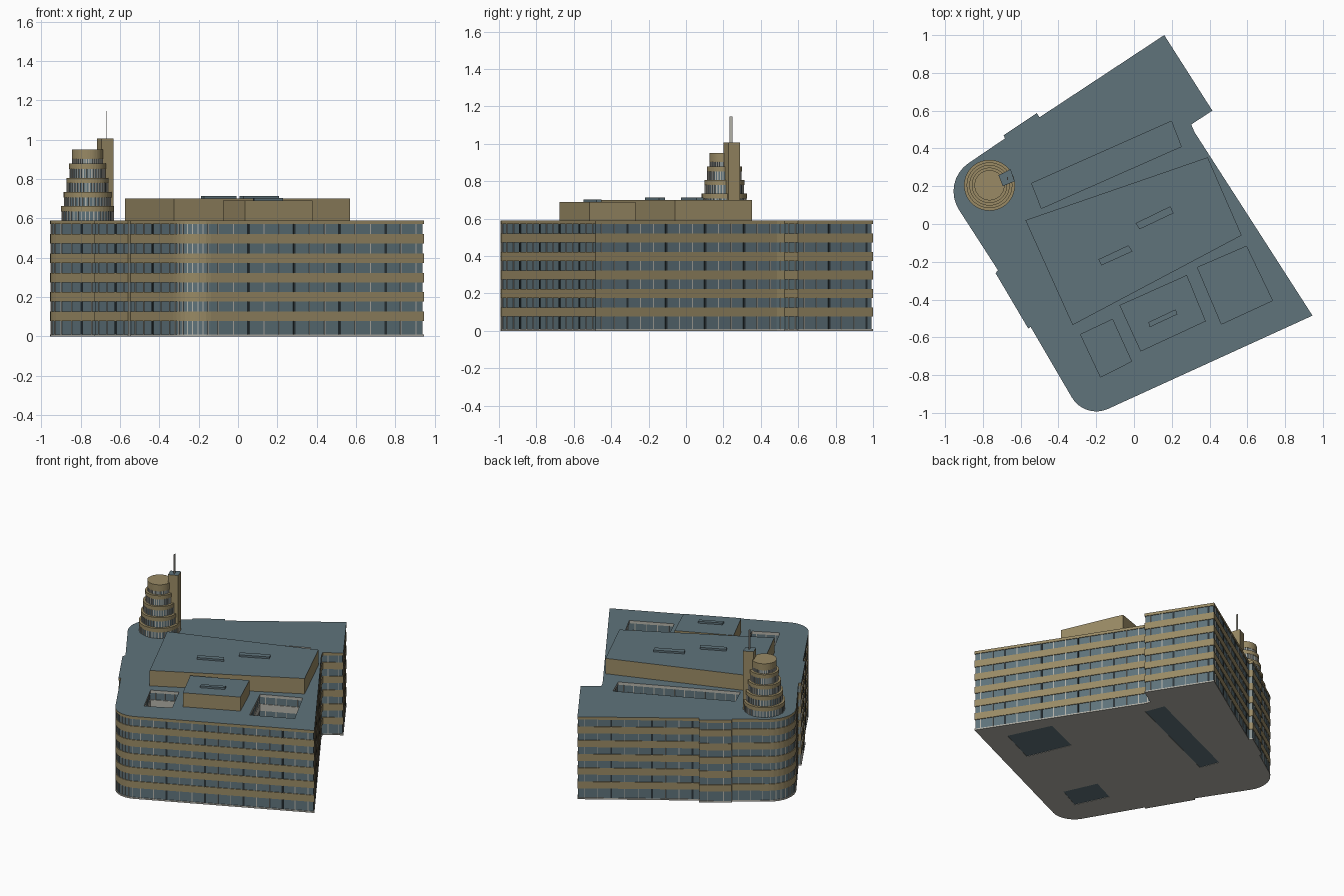
import bpy, bmesh, math
from mathutils import Vector
from mathutils.geometry import tessellate_polygon

cube = bpy.data.objects.get("Cube")
if cube:
    bpy.data.objects.remove(cube)

PALETTE = [("tan_stone", (0.32, 0.255, 0.13)), ("slate_glass", (0.115, 0.172, 0.198)),
           ("pale_grey", (0.45, 0.44, 0.39)), ("dark_slot", (0.025, 0.035, 0.04))]
TAN, SLATE, PALE, DARK = range(4)
MATS = []
for name, rgb in PALETTE:
    m = bpy.data.materials.new(name)
    m.use_nodes = True
    m.diffuse_color = (*rgb, 1)
    m.node_tree.nodes["Principled BSDF"].inputs["Base Color"].default_value = (*rgb, 1)
    MATS.append(m)

ROOF = 0.59
INSET = 0.005


# ---------- helpers ----------
def finish(bm, name):
    me = bpy.data.meshes.new(name)
    bm.to_mesh(me)
    bm.free()
    for m in MATS:
        me.materials.append(m)
    ob = bpy.data.objects.new(name, me)
    bpy.context.collection.objects.link(ob)
    return ob


def ccw(pts):
    pts = [Vector(p) for p in pts]
    area = sum(a.cross(b) for a, b in zip(pts, pts[1:] + pts[:1]))
    return pts if area > 0 else pts[::-1]


def fillet(prev, p, nxt, r, steps=8):
    """Arc replacing the corner p."""
    u, v = (prev - p).normalized(), (nxt - p).normalized()
    half = u.angle(v) / 2
    centre = p + (u + v).normalized() * (r / math.sin(half))
    a = p + u * (r / math.tan(half)) - centre
    b = p + v * (r / math.tan(half)) - centre
    start, sweep = math.atan2(a.y, a.x), math.pi - 2 * half
    return [centre + r * Vector((math.cos(start + sweep * i / steps),
                                 math.sin(start + sweep * i / steps))) for i in range(steps + 1)]


def normal(a, b):
    d = (b - a).normalized()
    return Vector((d.y, -d.x))


def offset(pts, inset):
    out = []
    for i, p in enumerate(pts):
        n1, n2 = normal(pts[i - 1], p), normal(p, pts[(i + 1) % len(pts)])
        out.append(p - (n1 + n2) * (inset / (1 + n1.dot(n2))))
    return out


def sweep(bm, pts, profile):
    """Walls round an outline; profile rows are (z, inset, material)."""
    last = None
    for z, inset, mat in profile:
        row = [bm.verts.new((p.x, p.y, z)) for p in offset(pts, inset)]
        if last:
            for i in range(len(row)):
                j = (i + 1) % len(row)
                bm.faces.new((last[i], last[j], row[j], row[i])).material_index = mat
        last = row
    return last


def cap(bm, loops, z, mat, up=True):
    """Flat face with holes."""
    flat = [p for loop in loops for p in loop]
    verts = [bm.verts.new((p.x, p.y, z)) for p in flat]
    for tri in tessellate_polygon([[p.to_3d() for p in loop] for loop in loops]):
        f = bm.faces.new([verts[i] for i in tri])
        f.normal_update()
        if (f.normal.z > 0) != up:
            f.normal_flip()
        f.material_index = mat


def bar(bm, p, d, n, width, z0, z1, mat):
    """Window bar set between the glass and the wall face."""
    d = d * width / 2
    ring = [p - n * INSET - d, p - n * 0.001 - d, p - n * 0.001 + d, p - n * INSET + d]
    sweep(bm, ring, [(z0, 0, mat), (z1, 0, mat)])


def bars(bm, pts, spacing, width, z0, z1, slot_every=0):
    for a, b in zip(pts, pts[1:] + pts[:1]):
        length, n, d = (b - a).length, normal(a, b), (b - a).normalized()
        count = max(1, round(length / spacing))
        for i in range(count):
            dark = slot_every and count > 3 and i % slot_every == 2
            q = a.lerp(b, (i + 0.5) / count)
            bar(bm, q, d, n, width * (2.5 if dark else 1), z0, z1, DARK if dark else PALE)


def banded(stone):
    """Six storeys of recessed glass between stone bands."""
    rows = [(0, 0, PALE), (0.01, 0, PALE), (0.01, INSET, PALE)]
    for k in range(6):
        low = 0.078 + 0.0985 * k
        high = min(low + 0.048, ROOF)
        rows += [(low, INSET, SLATE), (low, 0, stone), (high, 0, stone)]
        if k < 5:
            rows.append((high, INSET, stone))
    return rows


def block(name, pts, z0, z1, side, top):
    bm = bmesh.new()
    pts = ccw(pts)
    sweep(bm, pts, [(z0, 0, side), (z1, 0, side)])
    cap(bm, [pts], z1, top)
    cap(bm, [pts], z0, side, False)
    return finish(bm, name)


# ---------- main building ----------
corners = [(0.945, -0.485), (0.32, 0.487), (0.303, 0.527), (0.415, 0.6), (0.16, 1.0),
           (-0.5, 0.565), (-0.515, 0.587), (-0.69, 0.47), (-0.683, 0.453),
           (-1.022, 0.223, 0.18), (-0.72, -0.245), (-0.733, -0.26), (-0.56, -0.553),
           (-0.547, -0.545), (-0.261, -1.035, 0.15)]
outline = []
for i, c in enumerate(corners):
    p = Vector(c[:2])
    if len(c) == 3:
        nxt = Vector(corners[(i + 1) % len(corners)][:2])
        outline += fillet(Vector(corners[i - 1][:2]), p, nxt, c[2])
    else:
        outline.append(p)

courts = {
    "front_left_court": [(0.336, -0.23), (0.595, -0.118), (0.733, -0.405), (0.463, -0.53)],
    "front_right_court": [(-0.283, -0.585), (-0.114, -0.505), (-0.013, -0.727), (-0.177, -0.81)],
    "rear_court": [(-0.542, 0.215), (0.198, 0.544), (0.25, 0.41), (-0.49, 0.083)],
}
holes = [ccw(c)[::-1] for c in courts.values()]

bm = bmesh.new()
sweep(bm, outline, banded(TAN))
bars(bm, outline, 0.085, 0.005, 0.01, 0.575, 3)
finish(bm, "outer_walls")

bm = bmesh.new()
cap(bm, [outline] + holes, ROOF, SLATE)
finish(bm, "main_roof")

bm = bmesh.new()
cap(bm, [outline] + holes, 0, PALE, False)
finish(bm, "base_slab")

# Courtyards
for name, hole in zip(courts, holes):
    bm = bmesh.new()
    sweep(bm, hole, banded(PALE))
    bars(bm, hole, 0.07, 0.005, 0.01, 0.575)
    cap(bm, [hole], 0.002, SLATE)
    finish(bm, name)

# ---------- rooftop blocks ----------
block("large_penthouse", [(0.39, 0.353), (0.57, -0.06), (-0.325, -0.535), (-0.575, 0.02)],
      ROOF, 0.70, TAN, SLATE)
block("small_penthouse", [(-0.077, -0.43), (0.28, -0.27), (0.38, -0.515), (0.035, -0.675)],
      ROOF, 0.69, TAN, SLATE)
block("right_roof_vent", [(-0.188, -0.187), (-0.03, -0.113), (-0.008, -0.145), (-0.172, -0.219)],
      0.70, 0.713, SLATE, SLATE)
block("left_roof_vent", [(0.008, 0.004), (0.193, 0.094), (0.209, 0.057), (0.029, -0.028)],
      0.70, 0.713, SLATE, SLATE)
block("front_roof_vent", [(0.077, -0.52), (0.22, -0.452), (0.23, -0.478), (0.082, -0.547)],
      0.69, 0.703, SLATE, SLATE)

# ---------- stepped round tower ----------
centre = Vector((-0.765, 0.205))
bm = bmesh.new()
for k in range(5):
    r, z0 = 0.135 - 0.0138 * k, ROOF + 0.072 * k
    z1 = z0 + 0.072
    ring = [centre + r * Vector((math.cos(t * math.tau / 40), math.sin(t * math.tau / 40)))
            for t in range(40)]
    glass = z0 + (0.045 if k < 4 else 0.025)
    sweep(bm, ring, [(z0, INSET, SLATE), (glass, INSET, SLATE), (glass, 0, TAN), (z1, 0, TAN)])
    bars(bm, ring, 1, 0.006, z0, glass, 0)
    cap(bm, [ring], z1, TAN)
finish(bm, "round_tower")

block("lift_shaft", [(-0.717, 0.258), (-0.653, 0.29), (-0.632, 0.226), (-0.695, 0.2)],
      ROOF, 1.007, TAN, SLATE)
block("antenna", [(-0.672, 0.232), (-0.668, 0.232), (-0.668, 0.248), (-0.672, 0.248)],
      1.007, 1.145, PALE, PALE)
